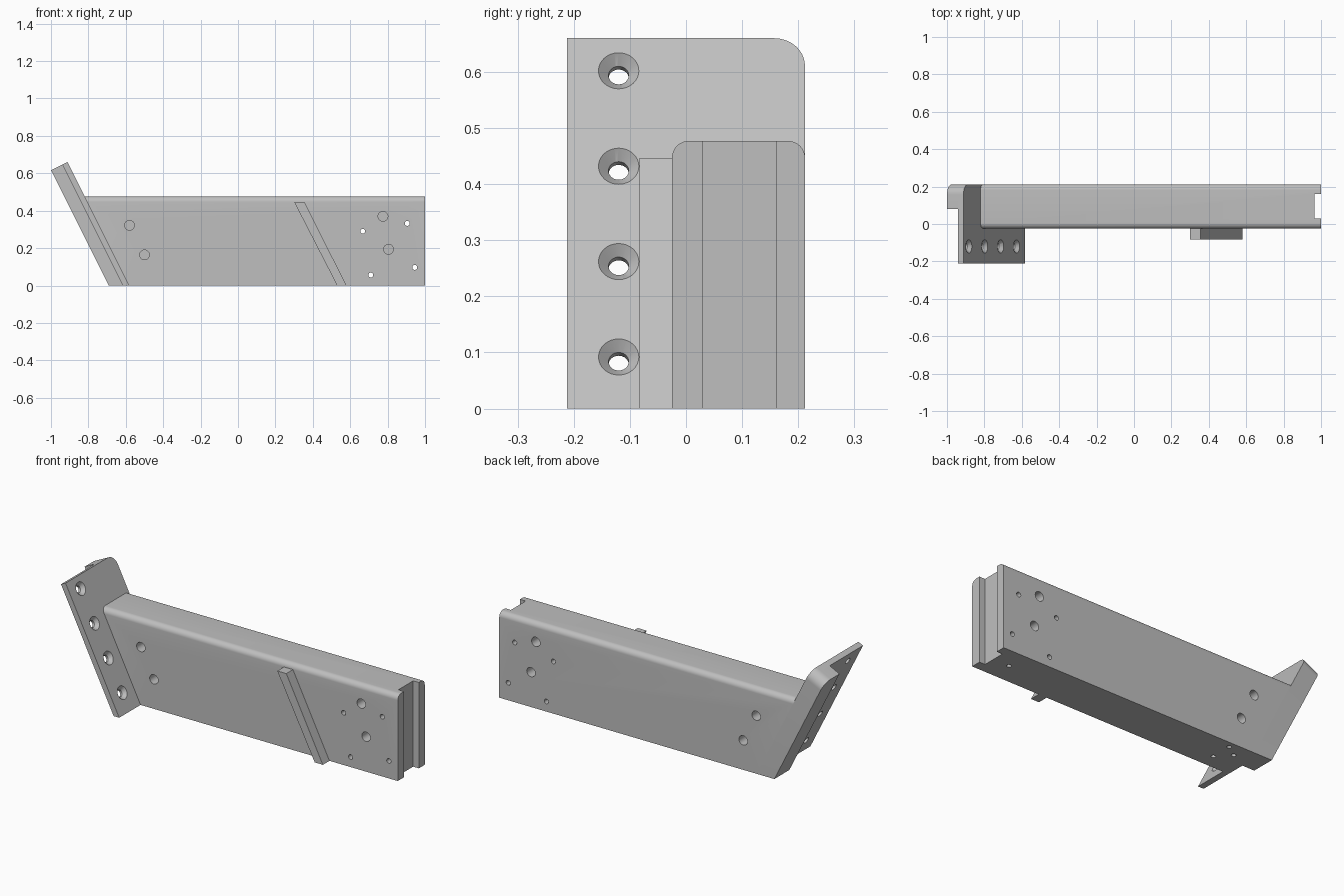
import bpy, bmesh, math
from mathutils import Matrix, Vector

cube = bpy.data.objects.get("Cube")
if cube:
    bpy.data.objects.remove(cube, do_unlink=True)

grey = bpy.data.materials.new("plain_grey")
grey.use_nodes = True
colour = (0.52, 0.52, 0.52, 1)
grey.diffuse_color = colour
grey.node_tree.nodes["Principled BSDF"].inputs["Base Color"].default_value = colour

# Directions of the tilted plate: up its slope and out of its face
FOOT = Vector((-0.582, 0, 0))
SLOPE = Vector((-1, 0, 2)).normalized()
OUT = Vector((2, 0, 1)).normalized()
BACK = Vector((0, 1, 0))
UP = Vector((0, 0, 1))
Y0, Y1 = -0.025, 0.212


def prism(points, depth):
    """Extrude a closed outline of 3D points along the depth vector."""
    bm = bmesh.new()
    face = bm.faces.new([bm.verts.new(p) for p in points])
    res = bmesh.ops.extrude_face_region(bm, geom=[face])
    verts = [v for v in res["geom"] if isinstance(v, bmesh.types.BMVert)]
    bmesh.ops.translate(bm, verts=verts, vec=depth)
    bmesh.ops.recalc_face_normals(bm, faces=bm.faces[:])
    return bm


def trim(bm, point, normal):
    """Cut away everything behind a plane and close the cut."""
    geom = bm.verts[:] + bm.edges[:] + bm.faces[:]
    res = bmesh.ops.bisect_plane(bm, geom=geom, plane_co=point, plane_no=normal, clear_inner=True)
    edges = [e for e in res["geom_cut"] if isinstance(e, bmesh.types.BMEdge)]
    bmesh.ops.contextual_create(bm, geom=edges)
    bmesh.ops.recalc_face_normals(bm, faces=bm.faces[:])


def arc(cx, cy, r, start, end, steps=10):
    angles = [math.radians(start + (end - start) * i / steps) for i in range(steps + 1)]
    return [(cx + r * math.cos(a), cy + r * math.sin(a)) for a in angles]


def drill(bm, start, direction, length, r1, r2=None):
    """Add a round cutter running from start along direction."""
    rot = direction.to_track_quat("Z", "Y").to_matrix().to_4x4()
    mat = Matrix.Translation(Vector(start) + direction * length / 2) @ rot
    bmesh.ops.create_cone(bm, cap_ends=True, segments=32, radius1=r1,
                          radius2=r1 if r2 is None else r2, depth=length, matrix=mat)


def finish(name, bm):
    mesh = bpy.data.meshes.new(name)
    bm.to_mesh(mesh)
    bm.free()
    obj = bpy.data.objects.new(name, mesh)
    bpy.context.collection.objects.link(obj)
    mesh.materials.append(grey)
    return obj


def carve(obj, *cutters):
    helpers = []
    for bm in cutters:
        helper = finish("cutter", bm)
        helper.hide_render = True
        mod = obj.modifiers.new("cut", "BOOLEAN")
        mod.operation = "DIFFERENCE"
        mod.solver = "EXACT"
        mod.object = helper
        helpers.append(helper)
    graph = bpy.context.evaluated_depsgraph_get()
    mesh = bpy.data.meshes.new_from_object(obj.evaluated_get(graph))
    obj.modifiers.clear()
    obj.data = mesh
    for helper in helpers:
        bpy.data.objects.remove(helper, do_unlink=True)


# Main beam with rounded top edges and a slanted left end
R = 0.03
section = [(Y0, 0), (Y1, 0)]
section += arc(Y1 - R, 0.477 - R, R, 0, 90) + arc(Y0 + R, 0.477 - R, R, 90, 180)
bm = prism([(1, y, z) for y, z in section], Vector((-2, 0, 0)))
trim(bm, FOOT, OUT)
beam = finish("main_beam", bm)

# Groove in the right end
groove = prism([(0.965, 0.03, -0.1), (1.1, 0.03, -0.1), (1.1, 0.16, -0.1), (0.965, 0.16, -0.1)], UP)

# Blind sockets on both sides, through holes, and pilot holes underneath
holes = bmesh.new()
for x, z in [(-0.58, 0.322), (-0.5, 0.164), (0.775, 0.37), (0.805, 0.194)]:
    drill(holes, (x, Y0 - 0.05, z), BACK, 0.11, 0.026)
    drill(holes, (x, Y1 + 0.05, z), -BACK, 0.11, 0.026)
for x, z in [(0.667, 0.29), (0.905, 0.332), (0.71, 0.056), (0.945, 0.097)]:
    drill(holes, (x, -0.1, z), BACK, 0.4, 0.013)
for x, y in [(0.867, 0.093), (-0.452, 0.058), (-0.52, 0.13), (-0.452, 0.177)]:
    drill(holes, (x, y, -0.05), UP, 0.15, 0.012)
carve(beam, groove, holes)


# Tilted end plate: thin flange plus a thick pad behind its back half
def plate(name, y_min, near, far):
    top, r = 0.738, 0.055
    outline = [(y_min, -0.2), (Y1, -0.2)] + arc(Y1 - r, top - r, r, 0, 90) + [(y_min, top)]
    pts = [FOOT + SLOPE * u + BACK * y - OUT * near for y, u in outline]
    bm = prism(pts, OUT * (near - far))
    trim(bm, Vector(), UP)
    return finish(name, bm)


flange = plate("end_flange", -0.212, 0, 0.031)
pad = plate("end_pad", 0.08, 0.031, 0.098)

# Countersunk screw holes in the flange
sinks, bores = bmesh.new(), bmesh.new()
for i in range(4):
    z = 0.092 + 0.17 * i
    mouth = FOOT + SLOPE * (z / SLOPE.z) + BACK * -0.12
    drill(sinks, mouth + OUT * 0.018, -OUT, 0.036, 0.054, 0.018)
    drill(bores, mouth + OUT * 0.05, -OUT, 0.15, 0.018)
carve(flange, sinks, bores)

# Slanted rail on the front
rail = finish("front_rail", prism(
    [(0.53, -0.083, 0), (0.58, -0.083, 0), (0.355, -0.083, 0.447), (0.3, -0.083, 0.447)],
    BACK * 0.058))

# Smooth the fillets and bores, keeping the edges sharp
bpy.ops.object.select_all(action="DESELECT")
for obj in (beam, flange, pad, rail):
    obj.select_set(True)
bpy.context.view_layer.objects.active = beam
bpy.ops.object.shade_smooth_by_angle(angle=math.radians(25))
